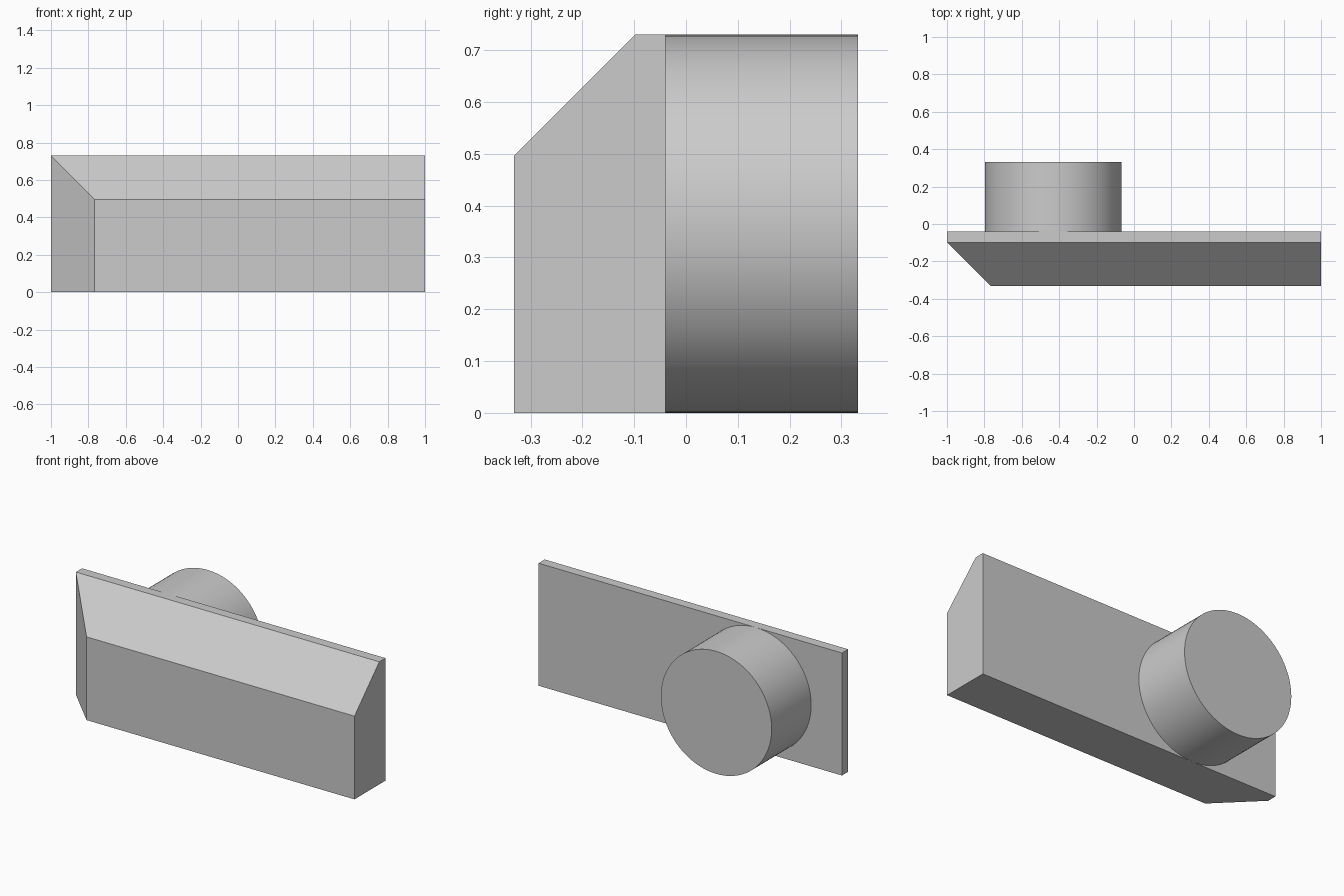
import bpy
import bmesh
from math import radians

cube = bpy.data.objects.get("Cube")
if cube:
    bpy.data.objects.remove(cube, do_unlink=True)

HEIGHT = 0.73
BACK, RIM, FRONT = -0.04, -0.098, -0.332   # depths of the plate
CHAMFER = RIM - FRONT

grey = bpy.data.materials.new("light grey")
grey.use_nodes = True
colour = (0.6, 0.6, 0.6, 1)
grey.diffuse_color = colour
grey.node_tree.nodes["Principled BSDF"].inputs["Base Color"].default_value = colour


def ring(bm, y, inset):
    """Rectangle at depth y, cut back on its right and top sides only."""
    x0, z1 = -1 + inset, HEIGHT - inset
    return [bm.verts.new((x, y, z)) for x, z in ((x0, 0), (1, 0), (1, z1), (x0, z1))]


# Slab with mitred chamfers on its right and top front edges
bm = bmesh.new()
rings = [ring(bm, BACK, 0), ring(bm, RIM, 0), ring(bm, FRONT, CHAMFER)]
bm.faces.new(rings[0])
bm.faces.new(rings[-1])
for a, b in zip(rings, rings[1:]):
    for i in range(4):
        j = (i + 1) % 4
        bm.faces.new((a[i], a[j], b[j], b[i]))
bmesh.ops.dissolve_limit(bm, angle_limit=radians(1), verts=bm.verts, edges=bm.edges)
bmesh.ops.recalc_face_normals(bm, faces=bm.faces)
mesh = bpy.data.meshes.new("chamfered_slab")
bm.to_mesh(mesh)
bm.free()
slab = bpy.data.objects.new("chamfered_slab", mesh)
bpy.context.collection.objects.link(slab)
mesh.materials.append(grey)

# Round boss on the back
END = 0.332
bpy.ops.mesh.primitive_cylinder_add(
    vertices=96, radius=HEIGHT / 2, depth=END - BACK,
    location=(-0.432, (END + BACK) / 2, HEIGHT / 2), rotation=(radians(90), 0, 0))
boss = bpy.context.object
boss.name = "round_boss"
boss.data.materials.append(grey)
bpy.ops.object.shade_smooth_by_angle(angle=radians(30))
